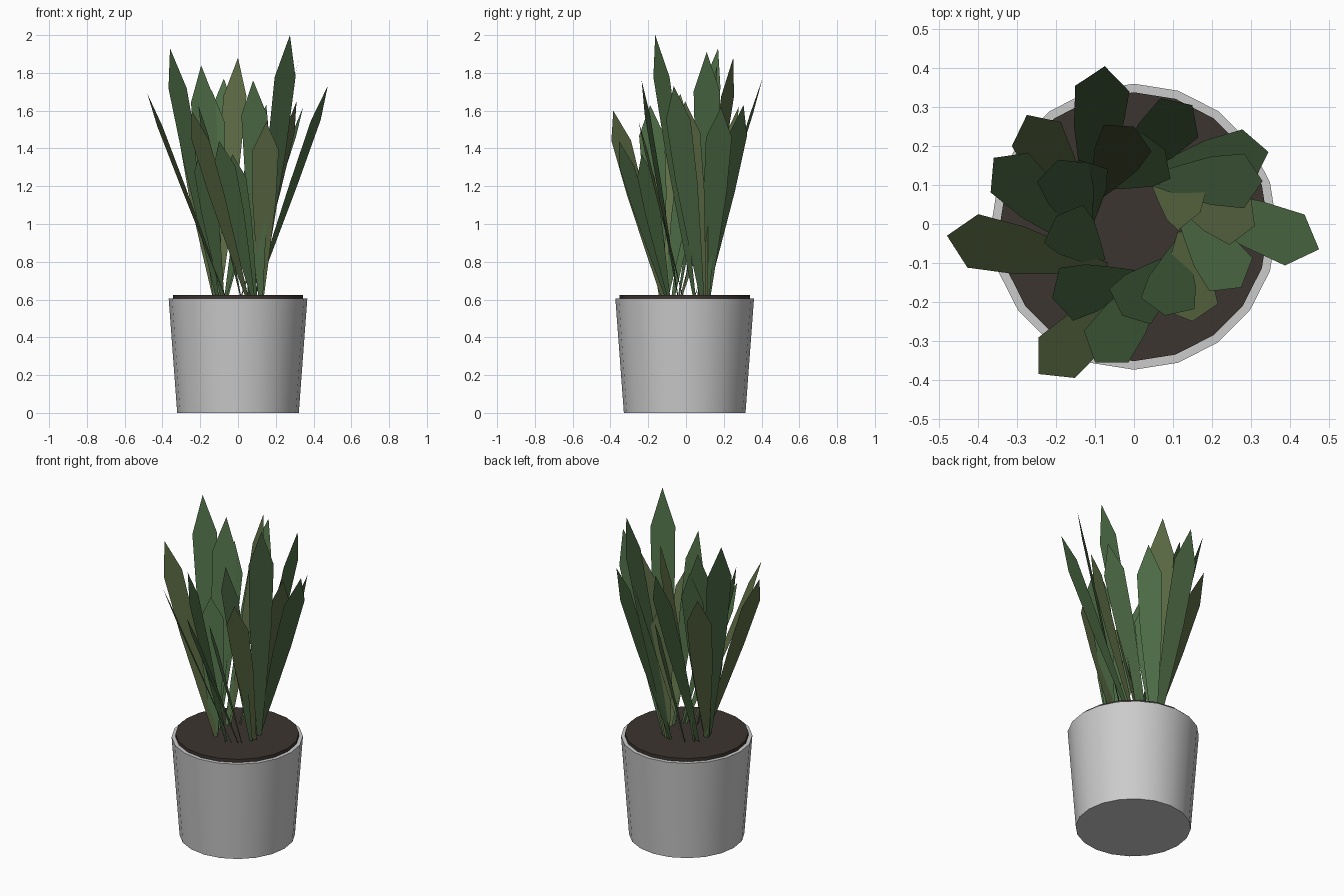
import bpy, bmesh
from math import atan2, cos, sin, radians
from mathutils import Vector

if "Cube" in bpy.data.objects:
    bpy.data.objects.remove(bpy.data.objects["Cube"])

CY = -0.007   # pot centre in y


def material(name, rgb):
    m = bpy.data.materials.new(name)
    m.diffuse_color = (*rgb, 1)
    m.use_nodes = True
    m.node_tree.nodes["Principled BSDF"].inputs["Base Color"].default_value = m.diffuse_color
    return m


def frustum(name, r1, r2, z1, z2):
    bpy.ops.mesh.primitive_cone_add(vertices=20, radius1=r1, radius2=r2,
                                    depth=z2 - z1, location=(0, CY, (z1 + z2) / 2))
    ob = bpy.context.object
    ob.name = name
    bpy.ops.object.shade_smooth_by_angle(angle=radians(35))
    return ob


# Pot and soil disc
frustum("pot", 0.322, 0.367, 0.0, 0.605)
soil = frustum("soil", 0.345, 0.345, 0.58, 0.625)
soil.data.materials.append(material("soil_brown", (0.045, 0.035, 0.03)))

greens = [material("leaf_green", (0.075, 0.15, 0.06)),
          material("leaf_olive", (0.11, 0.15, 0.06))]

# Leaf outline: (fraction along the blade, half width)
PROFILE = [(0, 0.012), (0.25, 0.036), (0.55, 0.062), (0.84, 0.07)]


def leaf(index, tip, tint):
    tip = Vector(tip)
    # blades are rooted on a ring and sweep past it like a spiral
    a = atan2(tip.y, tip.x) + radians(55)
    base = Vector((0.125 * cos(a), 0.125 * sin(a) + CY, 0.61))
    axis = tip - base
    side = Vector((-axis.y, axis.x, 0)).normalized()
    bm = bmesh.new()
    rows = []
    for t, w in PROFILE:
        c = base + axis * t
        rows.append([bm.verts.new(c - side * w), bm.verts.new(c + side * w)])
    for lo, hi in zip(rows, rows[1:]):
        bm.faces.new((lo[0], lo[1], hi[1], hi[0]))
    bm.faces.new((rows[-1][0], rows[-1][1], bm.verts.new(tip)))
    me = bpy.data.meshes.new(f"leaf_{index:02d}")
    bm.to_mesh(me)
    bm.free()
    me.materials.append(greens[tint])
    ob = bpy.data.objects.new(me.name, me)
    bpy.context.collection.objects.link(ob)


# Leaf tips: x, y, z, tint
tips = [
    # outer blades
    (0.475, -0.065, 1.73, 0), (0.345, 0.185, 1.62, 0), (0.33, 0.11, 1.91, 0),
    (0.15, 0.305, 1.63, 0), (-0.075, 0.405, 1.77, 0), (-0.275, 0.28, 1.62, 1),
    (-0.36, 0.17, 1.93, 0), (-0.48, -0.03, 1.69, 1), (-0.245, -0.385, 1.60, 1),
    (-0.10, -0.355, 1.44, 0), (0.275, -0.163, 2.0, 0), (0.15, -0.25, 1.54, 1),
    # inner blades
    (0.08, -0.235, 1.76, 0), (0.0, 0.25, 1.88, 1), (-0.195, 0.165, 1.84, 0),
    (-0.14, 0.165, 1.71, 0), (-0.21, -0.19, 1.63, 0), (-0.03, -0.235, 1.37, 0),
    (0.31, -0.005, 1.65, 1), (-0.2, 0.02, 1.4, 0), (0.08, 0.19, 1.35, 0),
    (0.17, 0.03, 1.35, 1),
]
for i, (x, y, z, tint) in enumerate(tips):
    leaf(i + 1, (x, y, z), tint)
